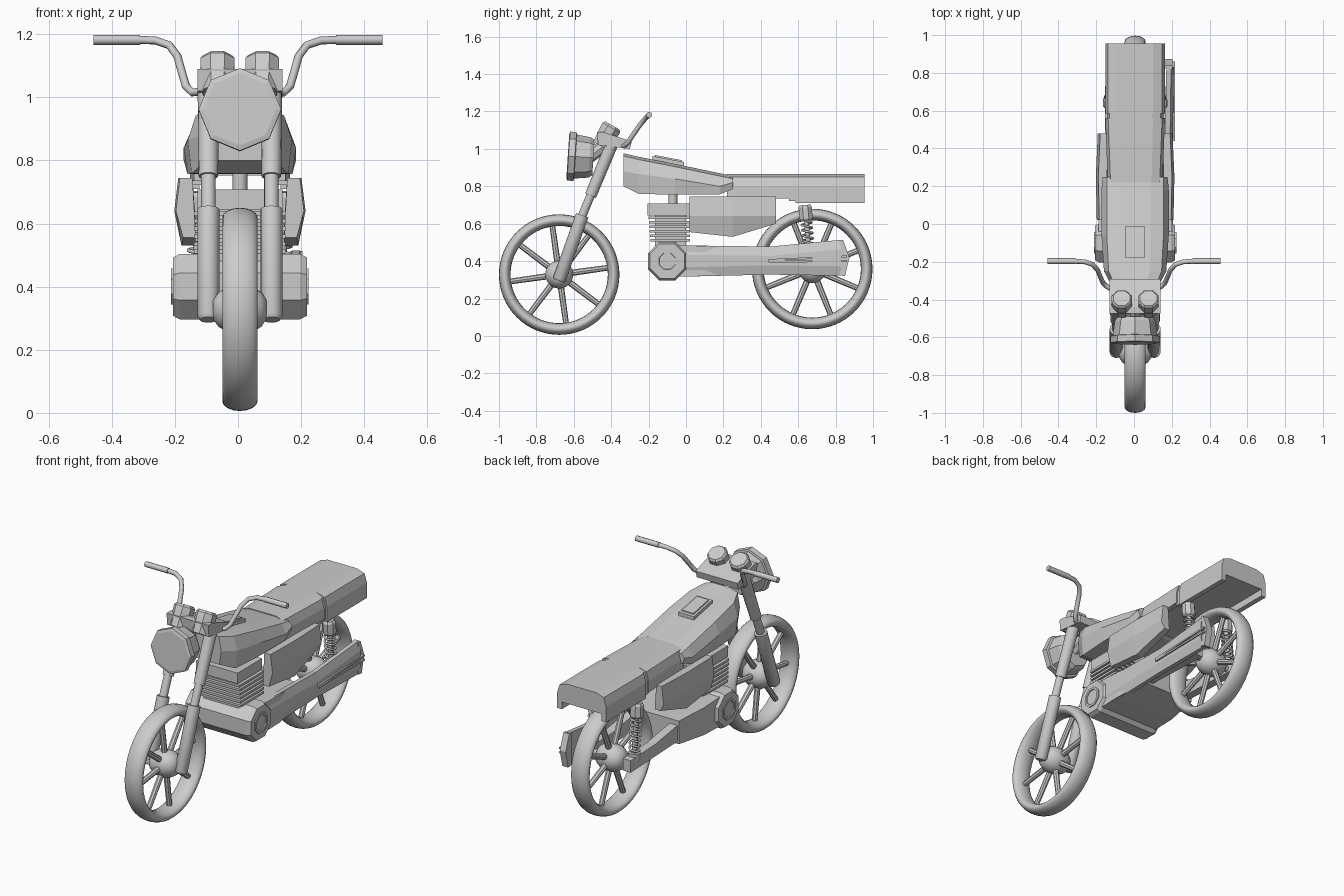
import bpy, bmesh
from math import sin, cos, pi, radians
from mathutils import Vector

if "Cube" in bpy.data.objects:
    bpy.data.objects.remove(bpy.data.objects["Cube"])

CX = 0.006  # body centre line


def make(name, verts, faces, smooth=False):
    me = bpy.data.meshes.new(name)
    me.from_pydata([tuple(v) for v in verts], [], faces)
    bm = bmesh.new()
    bm.from_mesh(me)
    bmesh.ops.recalc_face_normals(bm, faces=bm.faces)
    bm.to_mesh(me)
    bm.free()
    ob = bpy.data.objects.new(name, me)
    bpy.context.collection.objects.link(ob)
    if smooth:
        bpy.context.view_layer.objects.active = ob
        ob.select_set(True)
        bpy.ops.object.shade_smooth_by_angle(angle=radians(40))
        ob.select_set(False)
    return ob


def loft(name, rings, smooth=False):
    """Skin a list of equal-length rings and cap both ends."""
    n, m = len(rings[0]), len(rings)
    faces = [(k*n+i, k*n+(i+1) % n, (k+1)*n+(i+1) % n, (k+1)*n+i)
             for k in range(m-1) for i in range(n)]
    faces += [tuple(range(n)), tuple(range((m-1)*n, m*n))]
    return make(name, [v for r in rings for v in r], faces, smooth)


def prism(name, prof, x0, x1):
    """Extrude a (y, z) profile along x."""
    return loft(name, [[(x, y, z) for y, z in prof] for x in (x0, x1)])


def turned(name, a, b, steps, n=16, spin=0.0, smooth=True):
    """Round part along a-b; steps are (position 0..1, radius)."""
    a, b = Vector(a), Vector(b)
    q = (b-a).to_track_quat('Z', 'Y')
    rings = []
    for t, r in steps:
        rings.append([a.lerp(b, t) + q @ Vector((r*cos(2*pi*(i+spin)/n), r*sin(2*pi*(i+spin)/n), 0))
                      for i in range(n)])
    return loft(name, rings, smooth)


def pipe(name, pts, r, res=2):
    cu = bpy.data.curves.new(name, 'CURVE')
    cu.dimensions = '3D'
    cu.bevel_depth, cu.bevel_resolution, cu.use_fill_caps = r, res, True
    sp = cu.splines.new('POLY')
    sp.points.add(len(pts)-1)
    for p, c in zip(sp.points, pts):
        p.co = (*c, 1)
    ob = bpy.data.objects.new(name, cu)
    bpy.context.collection.objects.link(ob)
    return ob


def box(name, x0, x1, y0, y1, z0, z1):
    return prism(name, [(y0, z0), (y1, z0), (y1, z1), (y0, z1)], x0, x1)


# wheels: tyre, hub, spokes
def wheel(name, y, z, axle, turn):
    bpy.ops.mesh.primitive_torus_add(major_segments=64, minor_segments=16, major_radius=0.291,
                                     minor_radius=0.031, location=(CX, y, z), rotation=(0, pi/2, 0))
    tyre = bpy.context.object
    tyre.name = name + "_tyre"
    tyre.scale = (1, 1, 1.8)
    bpy.ops.object.shade_smooth_by_angle(angle=radians(40))
    turned(name + "_hub", (CX-0.085, y, z), (CX+0.085, y, z),
           [(0, .03), (.1, .055), (.3, .075), (.7, .075), (.9, .055), (1, .03)], 20)
    turned(name + "_axle", (CX-axle, y, z), (CX+axle, y, z), [(0, .018), (1, .018)], 12)
    for i in range(8):
        a = 2*pi*i/8 + turn
        d = Vector((0, cos(a), sin(a)))
        c = Vector((CX, y, z))
        turned(name + "_spoke", c+d*.05, c+d*.275, [(0, .017), (1, .015)], 8)


wheel("front_wheel", -.678, .328, .11, radians(8))
wheel("rear_wheel", .675, .358, .15, radians(22))

for s in (-1, 1):
    # front fork leg
    x = CX + s*.1
    turned("fork_lower", (x, -.68, .295), (x, -.555, .645), [(0, .027), (.03, .035), (1, .035)])
    turned("fork_stanchion", (x, -.56, .63), (x, -.49, .80), [(0, .023), (1, .023)])
    turned("fork_upper", (x, -.51, .75), (x, -.395, 1.03), [(0, .031), (1, .034)])
    # instruments and handlebar
    gx = CX + s*.071
    turned("gauge", (gx, -.455, 1.015), (gx, -.393, 1.125), [(0, .05), (.7, .058), (.9, .058), (1, .048)],
           8, .5, False)
    pipe("handlebar", [(s*.11, -.35, 1.02), (s*.145, -.33, 1.015), (s*.165, -.31, 1.035), (s*.178, -.28, 1.08),
                       (s*.192, -.245, 1.13), (s*.218, -.215, 1.165), (s*.262, -.2, 1.18),
                       (s*.32, -.197, 1.182)], .013)
    pipe("grip", [(s*.31, -.197, 1.182), (s*.458, -.197, 1.182)], .016)
    # side panel
    rings = []
    for y, zb, o in ((.02, .555, 0), (.25, .53, .005), (.48, .60, -.005)):
        rings.append([(CX+s*px, y, pz) for px, pz in
                      ((.15, .745), (.19+o, .745), (.203+o, .64), (.18+o, zb), (.14, zb))])
    loft("side_panel", rings)
    # rear shock with coil spring
    sx = CX + s*.135
    top, bot = Vector((sx, .636, .70)), Vector((sx, .665, .37))
    turned("shock_top", top, top.lerp(bot, .26), [(0, .03), (.15, .038), (.85, .038), (1, .03)], 8, .5, False)
    turned("shock_rod", top, bot, [(0, .014), (1, .014)], 10)
    turned("shock_base", top.lerp(bot, .86), bot, [(0, .034), (1, .03)], 10)
    coil = []
    for i in range(97):
        t = i/96
        c = top.lerp(bot, .26 + .6*t)
        coil.append((c.x+.028*cos(14*pi*t), c.y+.028*sin(14*pi*t), c.z))
    pipe("shock_spring", coil, .006, 1)
    # crankcase round cover ring
    ex = CX + s*.212
    turned("crank_cover", (ex-s*.03, -.1, .4), (ex+s*.006, -.1, .4),
           [(0, .062), (1, .062), (1, .048), (.6, .044)], 8, .5, False)

# fork clamp
prism("fork_clamp", [(-.475, 1.09), (-.44, 1.09), (-.29, 1.04), (-.30, 1.0), (-.47, 1.02)], CX-.135, CX+.135)

# headlight, eight sided with a rim
turned("headlight", (CX, -.632, .962), (CX, -.495, .953),
       [(0, .115), (.03, .131), (.28, .131), (.3, .118), (.85, .108), (1, .095)], 8, 0, False)
turned("headlight_bracket", (CX, -.52, .955), (CX, -.42, 1.03), [(0, .035), (1, .035)], 8)

# fuel tank
rings = []
for y, wt, zt, w, zs, zb in ((-.335, .105, .977, .12, .88, .80), (-.25, .14, .957, .165, .865, .758),
                             (-.06, .15, .92, .178, .84, .757), (.18, .15, .87, .178, .80, .757),
                             (.25, .15, .855, .172, .82, .785)):
    half = [(wt*.55, zt), (wt, zt-.015), (w, zs), (w-.012, zb)]
    rings.append([(CX+a, y, b) for a, b in half] + [(CX-a, y, b) for a, b in half[::-1]])
loft("fuel_tank", rings)
prism("tank_cap", [(-.18, .93), (-.18, .962), (-.01, .93), (-.01, .89)], CX-.05, CX+.05)
prism("tank_cap_inner", [(-.165, .93), (-.165, .967), (-.025, .94), (-.025, .9)], CX-.037, CX+.037)


# seat: inverted U section in two pads
def seat(name, y0, y1, w0, w1, zb):
    rings = []
    for y, w in ((y0, w0), (y1, w1)):
        half = [(w*.6, .866), (w-.015, .85), (w, .8), (w, zb), (w-.03, zb), (w-.03, .752)]
        rings.append([(CX+a, y, b) for a, b in half] + [(CX-a, y, b) for a, b in half[::-1]])
    loft(name, rings)


seat("seat_front", .22, .562, .145, .158, .735)
seat("seat_join", .55, .6, .15, .15, .722)
seat("seat_rear", .585, .955, .158, .158, .71)

# engine: head, fins, barrel, intake
box("cylinder_head", CX-.135, CX+.135, -.205, .02, .645, .708)
box("cylinder_barrel", CX-.115, CX+.115, -.165, .0, .46, .66)
for i in range(6):
    z = .505 + i*.024
    d = .015 - i*.002
    box("cooling_fin", CX-.145, CX+.145, -.205+d, .022, z, z+.013)
turned("engine_mount", (CX, -.07, .69), (CX, -.07, .80), [(0, .024), (1, .024)], 12)

# crankcase: eight-sided cross drum and tapering case behind
turned("crankcase_drum", (CX-.212, -.1, .4), (CX+.212, -.1, .4),
       [(0, .1), (.05, .112), (.95, .112), (1, .1)], 8, .5, False)
loft("gearbox_case", [[(CX+a*w, y, b) for a, b in ((-1, z0), (1, z0), (1, z1), (-1, z1))]
                      for y, w, z0, z1 in ((-.1, .195, .315, .49), (.1, .195, .32, .48), (.3, .17, .335, .47))])

# swingarm, both sides
for s in (-1, 1):
    loft("swingarm", [[(CX+s*a, y, b) for a, b in ((.11, z0), (.16, z0), (.16, z1), (.11, z1))]
                      for y, z0, z1 in ((.25, .35, .45), (.5, .34, .41), (.73, .33, .40))])

# exhaust on the right with flared silencer and ribs
loft("exhaust", [[(CX+a, y, b) for a, b in ((x0+.01, z0), (x1-.015, z0), (x1, z0+.05), (x1, z1-.05),
                                            (x1-.015, z1), (x0+.01, z1))]
                 for y, x0, x1, z0, z1 in ((-.1, .15, .2, .315, .485), (.45, .15, .2, .328, .478),
                                           (.83, .155, .205, .322, .514))])
prism("exhaust_tip", [(.82, .325), (.85, .32), (.874, .42), (.84, .513), (.82, .512)], CX+.16, CX+.198)
for dz in (0, .025):
    prism("exhaust_rib", [(.44, .393+dz*.3), (.86, .395+dz), (.86, .405+dz), (.44, .403+dz*.3)],
          CX+.19, CX+.211)
